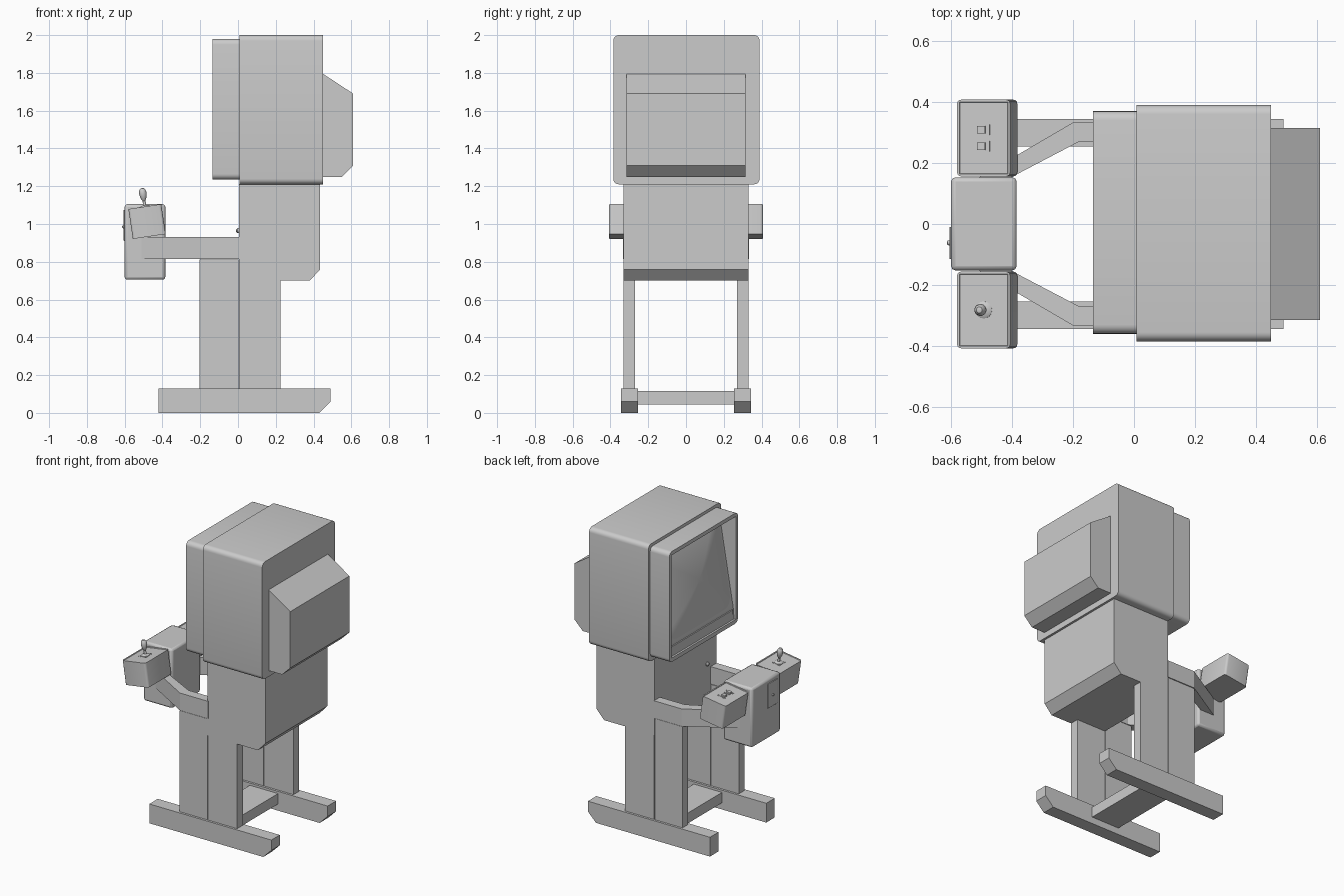
import bpy, bmesh, math
from mathutils import Matrix, Vector

if "Cube" in bpy.data.objects:
    bpy.data.objects.remove(bpy.data.objects["Cube"])

def finish(bm, name, smooth=False, matrix=None, bevel=0, segs=2):
    if matrix:
        bm.transform(matrix)
    bmesh.ops.recalc_face_normals(bm, faces=bm.faces)
    me = bpy.data.meshes.new(name)
    bm.to_mesh(me)
    bm.free()
    ob = bpy.data.objects.new(name, me)
    bpy.context.collection.objects.link(ob)
    if bevel:
        m = ob.modifiers.new("bevel", 'BEVEL')
        m.width, m.segments = bevel, segs
    if smooth or bevel:
        bpy.ops.object.select_all(action='DESELECT')
        ob.select_set(True)
        bpy.context.view_layer.objects.active = ob
        bpy.ops.object.shade_smooth_by_angle(angle=math.radians(35))
    return ob

def prism(name, pts, axis, a, b, **kw):
    """Extrude a 2D profile along an axis: x uses (y,z), y uses (x,z), z uses (x,y)."""
    put = {'x': lambda p, t: (t, p[0], p[1]),
           'y': lambda p, t: (p[0], t, p[1]),
           'z': lambda p, t: (p[0], p[1], t)}[axis]
    bm = bmesh.new()
    lo = [bm.verts.new(put(p, a)) for p in pts]
    hi = [bm.verts.new(put(p, b)) for p in pts]
    bm.faces.new(lo)
    bm.faces.new(hi)
    for i in range(len(pts)):
        j = (i + 1) % len(pts)
        bm.faces.new((lo[i], lo[j], hi[j], hi[i]))
    return finish(bm, name, **kw)

def box(name, x, y, z, **kw):
    return prism(name, [(x[0], y[0]), (x[1], y[0]), (x[1], y[1]), (x[0], y[1])], 'z', *z, **kw)

def rounded(x0, x1, y0, y1, r, n=5):
    pts = []
    for k, (cx, cy) in enumerate([(x1-r, y1-r), (x0+r, y1-r), (x0+r, y0+r), (x1-r, y0+r)]):
        for i in range(n + 1):
            t = math.pi / 2 * (k + i / n)
            pts.append((cx + r * math.cos(t), cy + r * math.sin(t)))
    return pts

def lathe(name, prof, matrix, n=16):
    bm = bmesh.new()
    vs = [bm.verts.new((r, 0, z)) for r, z in prof]
    es = [bm.edges.new(p) for p in zip(vs, vs[1:])]
    bmesh.ops.spin(bm, geom=vs + es, axis=(0, 0, 1), cent=(0, 0, 0),
                   steps=n, angle=2 * math.pi, use_duplicate=False)
    bmesh.ops.remove_doubles(bm, verts=bm.verts, dist=1e-5)
    return finish(bm, name, smooth=True, matrix=matrix)

# Head and rear tube housing
prism("head_case", rounded(-.385, .39, 1.21, 2.0, .03), 'x', .008, .45, smooth=True)
prism("tube_housing", [(.44, 1.80), (.45, 1.795), (.61, 1.69), (.61, 1.31), (.55, 1.25), (.44, 1.25)],
      'y', -.315, .315)

# Screen bezel, hollowed out by a wedge that is deepest at the top
bezel = prism("screen_bezel", rounded(-.36, .37, 1.235, 1.98, .03), 'x', -.135, .01, smooth=True)
cutter = prism("bezel_cutter", [(-.2, 1.262), (-.122, 1.262), (-.115, 1.34), (-.01, 1.955), (-.2, 1.955)],
               'y', -.338, .348)
cutter.hide_render = True
cutter.hide_set(True)
cut = bezel.modifiers.new("recess", 'BOOLEAN')
cut.operation, cut.object, cut.solver = 'DIFFERENCE', cutter, 'EXACT'

# Bulging screen glass lying on the slanted recess floor
bm = bmesh.new()
outline = rounded(-.325, .325, -.295, .295, .07)
rings, N = [], 8
for i in range(1, N + 1):
    s = i / N
    rings.append([bm.verts.new((-.04 * (1 - s * s) - .002, u * s, v * s)) for u, v in outline])
top = bm.verts.new((-.042, 0, 0))
for k in range(len(outline)):
    j = (k + 1) % len(outline)
    bm.faces.new((top, rings[0][k], rings[0][j]))
    for a, b in zip(rings, rings[1:]):
        bm.faces.new((a[k], b[k], b[j], a[j]))
slant = math.atan2(.105, .615)
finish(bm, "screen_glass", smooth=True,
       matrix=Matrix.Translation((-.0625, .005, 1.6475)) @ Matrix.Rotation(slant, 4, 'Y'))
box("instruction_strip", (-.124, -.11), (-.325, .335), (1.272, 1.328))

# Body
prism("body", [(.005, .70), (.38, .70), (.435, .76), (.435, 1.212), (.005, 1.212)], 'y', -.33, .33)
lathe("body_knob", [(0, .014), (.008, .012), (.013, .005), (.013, -.01)],
      Matrix.Translation((.003, -.23, .965)) @ Matrix.Rotation(-math.pi / 2, 4, 'Y'))

# Legs, feet and arms, mirrored left to right
for s, side in ((1, "left"), (-1, "right")):
    ys = sorted((s * .27, s * .33))
    box(f"front_leg_{side}", (-.205, .002), ys, (.125, .812))
    box(f"rear_leg_{side}", (.006, .225), ys, (.125, .705))
    prism(f"foot_{side}", [(-.42, .0), (.43, .0), (.49, .06), (.49, .13), (-.42, .13)],
          'y', s * .255, s * .345)
    prism(f"arm_{side}", [(.01, s*.333), (-.2, s*.333), (-.385, s*.225), (-.52, s*.146),
                          (-.52, s*.086), (-.39, s*.16), (-.18, s*.27), (.01, s*.27)], 'z', .815, .932)
box("crossbar", (-.09, .12), (-.26, .26), (.045, .115))

# Centre coin box with its door
box("coin_box", (-.6, -.385), (-.152, .153), (.705, 1.105), bevel=.014)
box("coin_door", (-.605, -.59), (-.115, -.01), (.91, 1.075), bevel=.002)
lathe("coin_door_knob", [(0, .014), (.007, .012), (.009, 0), (.009, -.01)],
      Matrix.Translation((-.6, -.062, .985)) @ Matrix.Rotation(-math.pi / 2, 4, 'Y'))

# Tilted control boxes
tilt = Matrix.Rotation(math.radians(-8.5), 4, 'Y')
for s, side in ((1, "left"), (-1, "right")):
    M = Matrix.Translation((-.4815, s * .282, 1.013)) @ tilt
    bm = bmesh.new()
    bmesh.ops.create_cube(bm, size=1, matrix=Matrix.Diagonal((.176, .252, .16, 1)))
    # shallow sunken lid inside a thin rim
    lid = max(bm.faces, key=lambda f: f.calc_center_median().z)
    bmesh.ops.inset_region(bm, faces=[lid], thickness=.011)
    bmesh.ops.inset_region(bm, faces=[lid], thickness=.002, depth=-.003)
    upright = [e for e in bm.edges if abs(e.verts[0].co.z - e.verts[1].co.z) > .1]
    bmesh.ops.bevel(bm, geom=upright, offset=.014, segments=3, affect='EDGES', profile=.5)
    finish(bm, f"control_box_{side}", smooth=True, matrix=M)
    # corner brackets of the control plate
    for i in (-1, 1):
        for j in (-1, 1):
            w = s * .0 + (.048 if s > 0 else .032)
            L = [(i*.028, j*w), (i*.012, j*w), (i*.012, j*(w-.003)),
                 (i*.025, j*(w-.003)), (i*.025, j*(w-.014)), (i*.028, j*(w-.014))]
            prism(f"plate_bracket_{side}", L, 'z', .07, .079, matrix=M)
    if s > 0:
        for n, y in enumerate((.027, -.027)):
            box(f"button_{n + 1}", (-.02, .02), (y - .017, y + .017), (.07, .08), matrix=M)
            box(f"button_cap_{n + 1}", (-.02, .006), (y - .012, y + .012), (.075, .09), matrix=M)
    else:
        lathe("joystick", [(.028, .07), (.028, .08), (.022, .084), (.009, .087), (.007, .11), (.012, .118),
                           (.018, .135), (.02, .152), (.017, .168), (.01, .177), (0, .18)], M)
